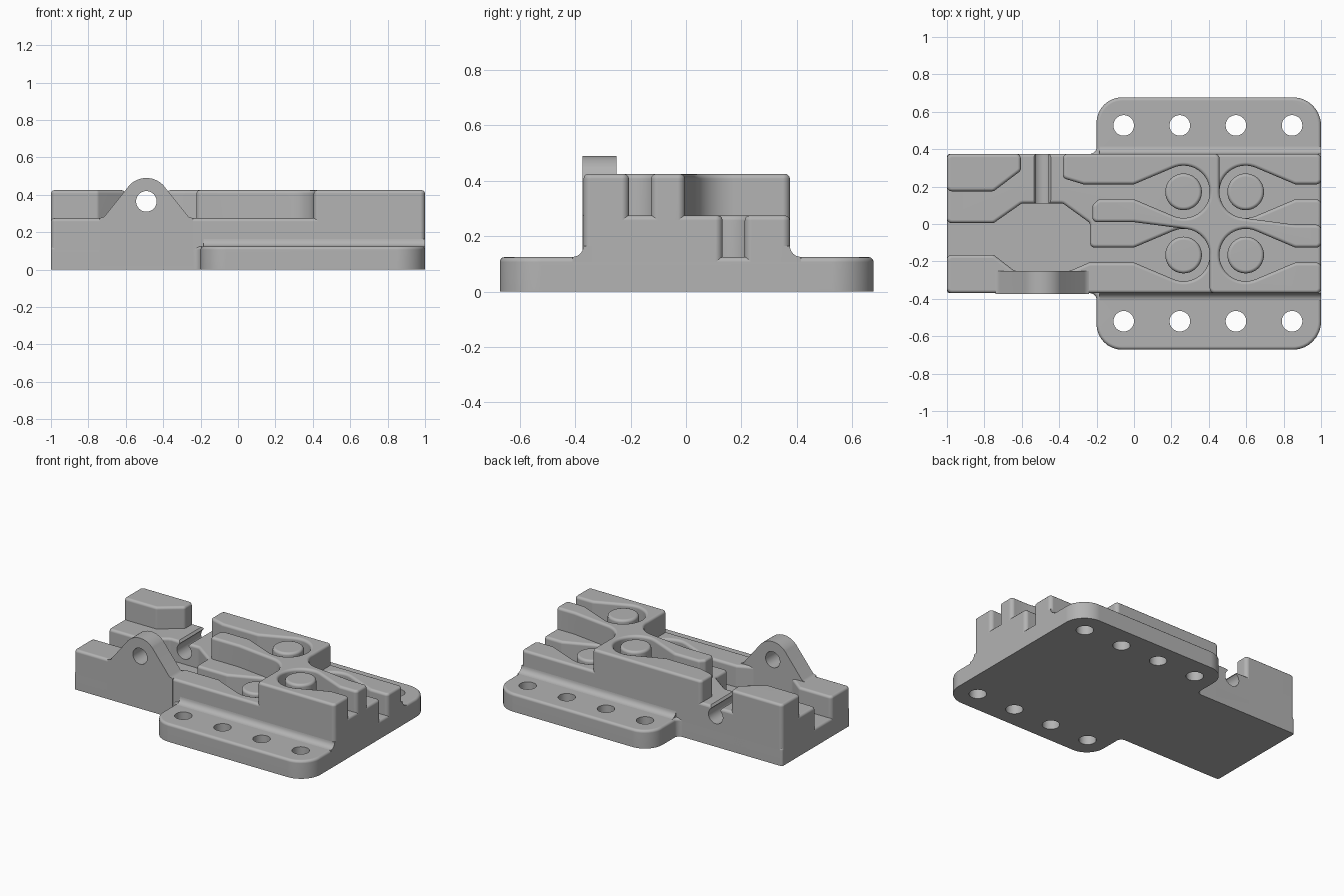
import bpy, bmesh
from math import sin, cos, acos, atan2, hypot, pi, radians
from mathutils import Vector

if "Cube" in bpy.data.objects:
    bpy.data.objects.remove(bpy.data.objects["Cube"])

grey = bpy.data.materials.new("plain grey")
grey.use_nodes = True
grey.diffuse_color = (0.45, 0.45, 0.45, 1)
grey.node_tree.nodes["Principled BSDF"].inputs["Base Color"].default_value = (0.45, 0.45, 0.45, 1)

POCKET = 0.14                       # pocket radius around each boss
LEFT, RIGHT = 0.265, 0.597          # boss columns
BACK, FRONT = 0.172, -0.166         # boss rows
LOW, MID, HIGH = 0.125, 0.275, 0.425
YB, YF = 0.375, -0.37               # back and front body walls
PIN = -0.49                         # x of the cross pin


def arc(cx, cy, r, a0, a1, n=20):
    return [(cx + r * cos(a0 + (a1 - a0) * i / n), cy + r * sin(a0 + (a1 - a0) * i / n))
            for i in range(n + 1)]


def keyhole(cx, cy, side):
    """Channel flaring into a round pocket, from its upper lip to its lower lip."""
    reach, half = 0.265, 0.04
    t = pi - atan2(half, reach) - acos(POCKET / hypot(reach, half))
    ring = [(cx - side * (x - cx), y) for x, y in arc(cx, cy, POCKET, t, -t, 36)]
    return [(cx + side * reach, cy + half)] + ring + [(cx + side * reach, cy - half)]


def rounded(pts, r):
    """Round the clear corners of an outline; a third value sets a corner's own radius."""
    out = []
    for i, p in enumerate(pts):
        c = Vector(p[:2])
        u, v = Vector(pts[i - 1][:2]) - c, Vector(pts[(i + 1) % len(pts)][:2]) - c
        turn = pi - u.angle(v)
        rad = p[2] if len(p) > 2 else r
        if turn < radians(22) or rad == 0:
            out.append(c)
            continue
        d = min(rad * sin(turn / 2) / cos(turn / 2), 0.45 * u.length, 0.45 * v.length)
        a, b = c + u.normalized() * d, c + v.normalized() * d
        rr = d * cos(turn / 2) / sin(turn / 2)
        m = c + (u.normalized() + v.normalized()).normalized() * (rr / cos(turn / 2))
        n = 10 if rad > 0.1 else 5
        for k in range(n + 1):
            w = (a - m).lerp(b - m, k / n)
            out.append(m + w.normalized() * rr)
    return out


def prism(name, pts, w0, w1, axis="z", r=0.0, bevel=0.0):
    """Extrude an outline along an axis, rounding the rim of its far end."""
    place = {"z": lambda u, v, w: (u, v, w), "y": lambda u, v, w: (u, w, v),
             "x": lambda u, v, w: (w, u, v)}[axis]
    pts = rounded(pts, r) if r else pts
    bm = bmesh.new()
    lo = [bm.verts.new(place(p[0], p[1], w0)) for p in pts]
    hi = [bm.verts.new(place(p[0], p[1], w1)) for p in pts]
    bm.faces.new(lo)
    top = bm.faces.new(hi)
    for i in range(len(pts)):
        bm.faces.new((lo[i - 1], lo[i], hi[i], hi[i - 1]))
    bmesh.ops.recalc_face_normals(bm, faces=bm.faces)
    if bevel:
        bmesh.ops.bevel(bm, geom=list(top.edges), offset=bevel, segments=3, profile=0.5,
                        affect="EDGES", clamp_overlap=False)
    mesh = bpy.data.meshes.new(name)
    bm.to_mesh(mesh)
    bm.free()
    mesh.materials.append(grey)
    ob = bpy.data.objects.new(name, mesh)
    bpy.context.collection.objects.link(ob)
    return ob


def activate(ob):
    bpy.ops.object.select_all(action="DESELECT")
    ob.select_set(True)
    bpy.context.view_layer.objects.active = ob


def cut(ob, cutter):
    mod = ob.modifiers.new("cut", "BOOLEAN")
    mod.operation, mod.solver, mod.object = "DIFFERENCE", "EXACT", cutter
    activate(ob)
    bpy.ops.object.modifier_apply(modifier=mod.name)
    bpy.data.objects.remove(cutter)


def circle(cx, cy, r, n=40):
    return arc(cx, cy, r, 0, 2 * pi, n)[:-1]


parts = []

# Base plate with side flanges and bolt holes
base = prism("base_plate", [
    (-1, YF, 0.015), (-0.2, YF, 0.035), (-0.2, -0.672, 0.15), (1, -0.672, 0.15),
    (1, 0.677, 0.15), (-0.2, 0.677, 0.15), (-0.2, YB, 0.035), (-1, YB, 0.015)],
    0, LOW, r=0.02, bevel=0.018)
for y in (0.527, -0.52):
    for i in range(4):
        cut(base, prism("bolt_hole", circle(-0.055 + 0.3 * i, y, 0.055), -0.1, 0.3))
parts.append(base)

# Coves between flanges and body
for name, y, s in (("back_cove", YB, 1), ("front_cove", YF, -1)):
    r = 0.04
    curve = [(y + s * u, v) for u, v in arc(r, LOW + r, r, pi, 1.5 * pi, 6)]
    parts.append(prism(name, [(y - s * 0.03, 0.1), (y - s * 0.03, LOW + r)] + curve
                       + [(y + s * r, 0.1)], -0.185, 1, "x"))

# Lower level, with the wide left channel and the low pockets
lower = prism("lower_level",
              [(-1, YF), (1, YF), (1, BACK - 0.04)] + keyhole(RIGHT, BACK, 1)[::-1]
              + [(1, BACK + 0.04), (1, YB), (-1, YB),
                 (-1, 0.005), (-0.75, 0.005), (-0.6, 0.11), (-0.38, 0.11), (-0.235, 0.005),
                 (-0.235, -0.126)]
              + keyhole(LEFT, FRONT, -1)[::-1][::-1]
              + [(-0.24, -0.206), (-0.34, -0.25), (-0.64, -0.25), (-0.75, -0.165), (-1, -0.165)],
              0, MID, r=0.025, bevel=0.018)

# Round-bottomed pin groove with a narrow throat
throat = 0.033
a = acos(throat / 0.055)
groove = ([(PIN + throat + 0.02, MID + 0.01), (PIN + throat, MID - 0.015)]
          + arc(PIN, 0.215, 0.055, a, -pi - a, 30)
          + [(PIN - throat, MID - 0.015), (PIN - throat - 0.02, MID + 0.01)])
cut(lower, prism("groove_cutter", groove, 0.05, 0.45, "y"))
parts.append(lower)

# Upper level: back-left half and front-right half joined at the centre
lean = atan2(0.176, -0.265) - acos(POCKET / hypot(0.265, 0.176))
upper = ([(-0.38, YB), (-0.38, 0.245), (-0.27, BACK + 0.04)]
         + keyhole(LEFT, BACK, -1)
         + [(-0.19, BACK - 0.04), (-0.222, 0.1), (-0.222, 0.01), (0, 0.01)]
         + arc(LEFT, FRONT, POCKET, lean, 0)
         + [(LEFT + POCKET, YF), (1, YF), (1, FRONT - 0.04)]
         + keyhole(RIGHT, FRONT, 1)[::-1]
         + [(1, FRONT + 0.04), (1, -0.004), (RIGHT + 0.265, -0.004)]
         + arc(RIGHT, BACK, POCKET, lean + pi, pi)
         + [(RIGHT - POCKET, YB)])
parts.append(prism("upper_level", upper, 0, HIGH, r=0.025, bevel=0.018))

# Raised block in the back-left corner
parts.append(prism("corner_block", [(-1, 0.175), (-0.75, 0.175), (-0.605, 0.285),
                                    (-0.605, YB), (-1, YB)], 0, HIGH, r=0.025, bevel=0.018))

# Round bosses inside the pockets
for name, x, y, z in (("back_left_boss", LEFT, BACK, HIGH), ("back_right_boss", RIGHT, BACK, MID),
                      ("front_left_boss", LEFT, FRONT, MID), ("front_right_boss", RIGHT, FRONT, HIGH)):
    parts.append(prism(name, circle(x, y, 0.098), 0.1, z, bevel=0.018))

# Pin lug on the front wall
lug = prism("pin_lug", [(-0.74, 0.02), (-0.24, 0.02), (-0.24, MID), (-0.265, MID + 0.008)]
            + arc(PIN, 0.365, 0.125, radians(42), radians(138))
            + [(-0.715, MID + 0.008), (-0.74, MID)], YF - 0.003, -0.25, "y")
cut(lug, prism("pin_hole", circle(PIN, 0.365, 0.055), -0.5, 0, "y"))
parts.append(lug)

# Smooth rounded edges while keeping the flats flat
for ob in parts:
    activate(ob)
    bpy.ops.object.shade_smooth_by_angle(angle=radians(35))
    mod = ob.modifiers.new("flat_faces", "WEIGHTED_NORMAL")
    mod.keep_sharp = True
